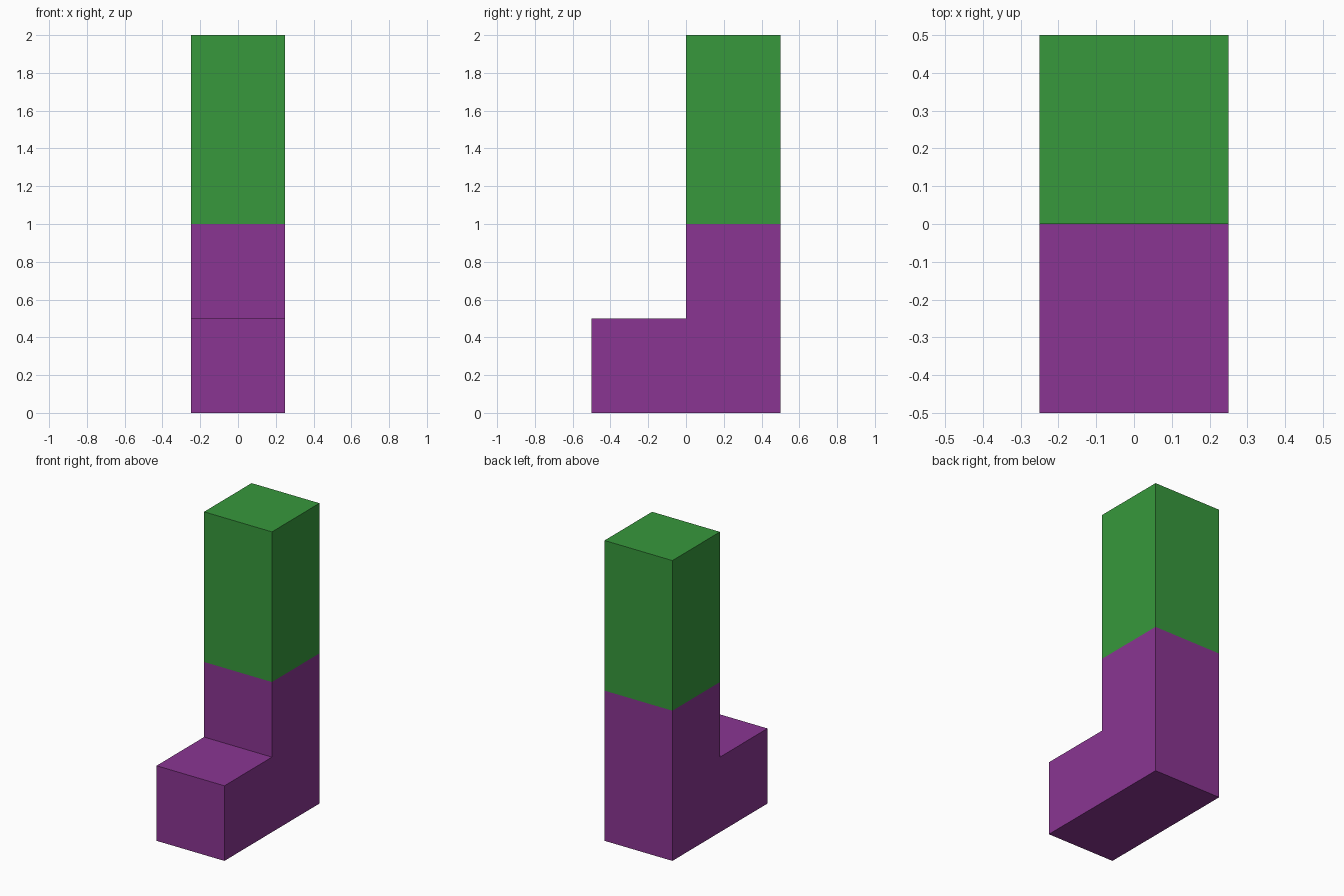
import bpy, bmesh

if "Cube" in bpy.data.objects:
    bpy.data.objects.remove(bpy.data.objects["Cube"])


def make_material(name, color):
    mat = bpy.data.materials.new(name)
    mat.diffuse_color = (*color, 1.0)
    mat.use_nodes = True
    mat.node_tree.nodes["Principled BSDF"].inputs["Base Color"].default_value = mat.diffuse_color
    return mat


WIDTH = 0.5
COLOR_SPLIT = 1.0  # height where purple changes to green

# L-shaped side profile (y, z): low toe at the front, tall column at the back
profile = [(-0.5, 0), (0.5, 0), (0.5, 2), (0, 2), (0, 0.5), (-0.5, 0.5)]

bm = bmesh.new()
side = bm.faces.new([bm.verts.new((-WIDTH / 2, y, z)) for y, z in profile])
ext = bmesh.ops.extrude_face_region(bm, geom=[side], use_keep_orig=True)
verts = [g for g in ext["geom"] if isinstance(g, bmesh.types.BMVert)]
bmesh.ops.translate(bm, verts=verts, vec=(WIDTH, 0, 0))

# Cut the column where the colour changes
bmesh.ops.bisect_plane(bm, geom=bm.verts[:] + bm.edges[:] + bm.faces[:],
                       plane_co=(0, 0, COLOR_SPLIT), plane_no=(0, 0, 1))
bmesh.ops.recalc_face_normals(bm, faces=bm.faces[:])

# Green above the cut, purple below
for f in bm.faces:
    f.material_index = int(f.calc_center_median().z > COLOR_SPLIT)

mesh = bpy.data.meshes.new("l_shaped_column")
bm.to_mesh(mesh)
bm.free()
mesh.materials.append(make_material("purple", (0.254, 0.036, 0.288)))
mesh.materials.append(make_material("green", (0.038, 0.314, 0.045)))
bpy.context.collection.objects.link(bpy.data.objects.new("l_shaped_column", mesh))
